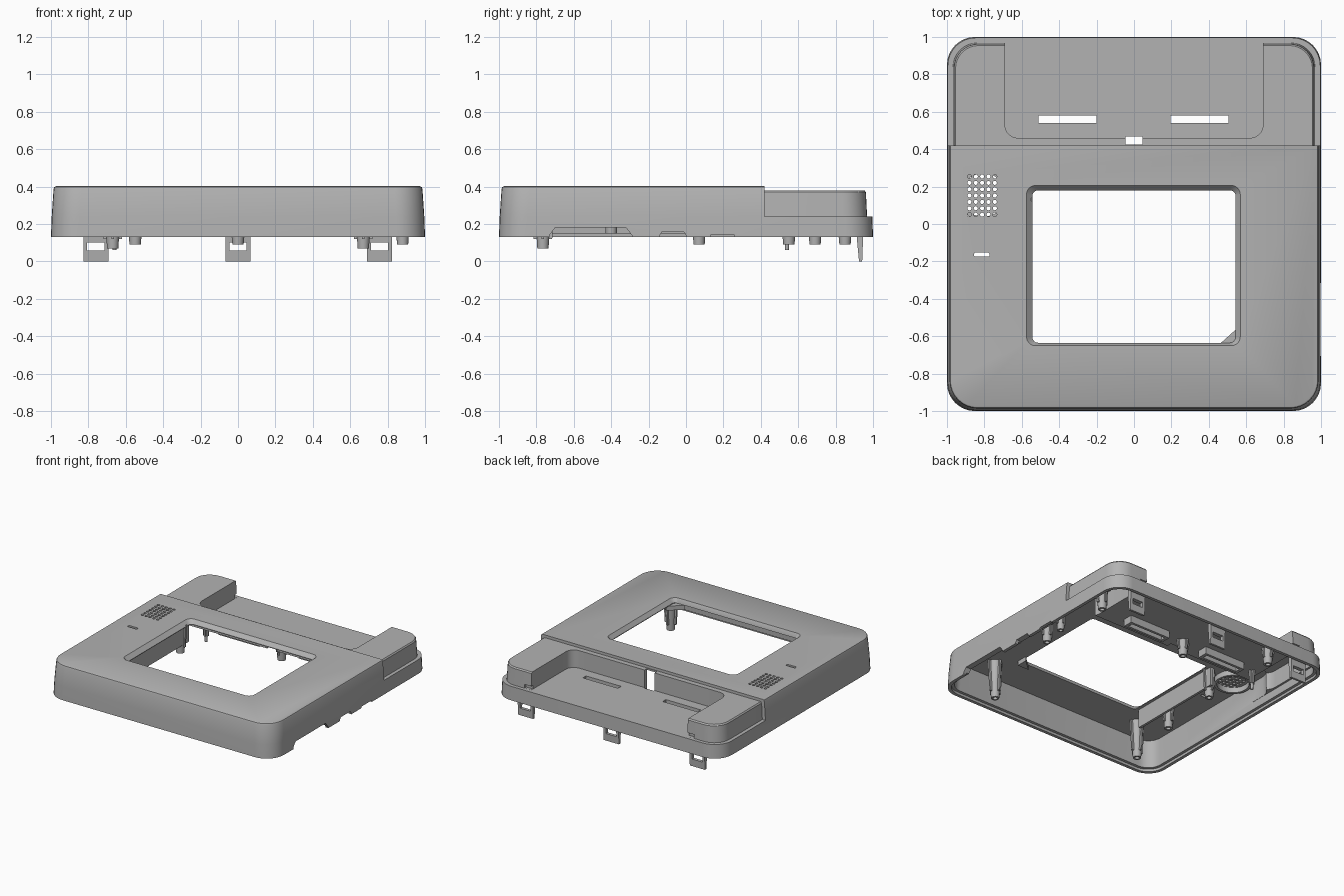
import bpy, bmesh, math

cube = bpy.data.objects.get("Cube")
if cube:
    bpy.data.objects.remove(cube, do_unlink=True)

grey = bpy.data.materials.new("plain grey plastic")
grey.use_nodes = True
grey.diffuse_color = (0.45, 0.45, 0.45, 1)
grey.node_tree.nodes["Principled BSDF"].inputs["Base Color"].default_value = (0.45, 0.45, 0.45, 1)


def finish(name, bm):
    bmesh.ops.recalc_face_normals(bm, faces=bm.faces)
    mesh = bpy.data.meshes.new(name)
    bm.to_mesh(mesh)
    bm.free()
    mesh.materials.append(grey)
    obj = bpy.data.objects.new(name, mesh)
    bpy.context.collection.objects.link(obj)
    return obj


def outline(x0, x1, y0, y1, r, steps=8):
    """Rounded rectangle, counter-clockwise; square corners when r is zero."""
    corners = [(x1 - r, y1 - r), (x0 + r, y1 - r), (x0 + r, y0 + r), (x1 - r, y0 + r)]
    if r == 0:
        return corners
    return [(cx + r * math.cos(a), cy + r * math.sin(a))
            for k, (cx, cy) in enumerate(corners)
            for a in [(k + i / steps) * math.pi / 2 for i in range(steps + 1)]]


def add_loft(bm, rings):
    """rings: list of (z, points); skinned and capped."""
    loops = [[bm.verts.new((x, y, z)) for x, y in pts] for z, pts in rings]
    n = len(loops[0])
    for a, b in zip(loops, loops[1:]):
        for i in range(n):
            bm.faces.new((a[i], a[(i + 1) % n], b[(i + 1) % n], b[i]))
    bm.faces.new(loops[0][::-1])
    bm.faces.new(loops[-1])


def loft(name, *sections):
    bm = bmesh.new()
    add_loft(bm, [(s[0], outline(*s[1:])) for s in sections])
    return finish(name, bm)


def box(name, x0, x1, y0, y1, z0, z1, r=0):
    return loft(name, (z0, x0, x1, y0, y1, r), (z1, x0, x1, y0, y1, r))


def combine(target, other, operation="DIFFERENCE"):
    mod = target.modifiers.new("combine", "BOOLEAN")
    mod.operation, mod.solver, mod.object = operation, "EXACT", other
    bpy.context.view_layer.objects.active = target
    bpy.ops.object.modifier_apply(modifier=mod.name)
    bpy.data.objects.remove(other, do_unlink=True)


def square(z, half, r):
    return (z, -half, half, -half, half, r)


# Tapered housing with a softened top edge, lowered at the back
shell = loft("housing", square(0.13, 1, 0.15), square(0.24, 0.996, 0.15),
             square(0.388, 0.986, 0.15), square(0.398, 0.982, 0.146), square(0.402, 0.974, 0.138))
combine(shell, box("back_cut", -1.2, 1.2, 0.42, 1.2, 0.24, 0.6))

# Raised back corners around an open tray
rear = loft("rear_pods", (0.2, -0.97, 0.97, 0.2, 0.97, 0.13), (0.37, -0.962, 0.962, 0.2, 0.962, 0.13),
            (0.38, -0.954, 0.954, 0.2, 0.954, 0.122))
combine(rear, box("tray_cut", -0.69, 0.69, 0.46, 1.4, 0.1, 0.6, 0.07))
combine(shell, rear, "UNION")

# Hollow underside, with a stepped lip round the rim
combine(shell, loft("front_cavity", (0.1, -0.955, 0.955, -0.955, 0.43, 0.11),
                    (0.367, -0.945, 0.945, -0.945, 0.43, 0.11)))
combine(shell, box("back_cavity", -0.953, 0.953, 0.1, 0.953, 0.09, 0.212, 0.11))
combine(shell, box("lip_cut", -0.975, 0.975, -0.975, 0.975, 0.08, 0.15, 0.13))
for s in (-1, 1):
    a, b = sorted((s * 0.72, s * 0.937))
    combine(shell, box("pod_cavity", a, b, 0.38, 0.937, 0.11, 0.35, 0.09))
    a, b = sorted((s * 0.67, s * 0.75))
    combine(shell, box("pod_notch", a, b, 0.945, 0.985, 0.2405, 0.27))

# Screen opening with a sloping surround
combine(shell, loft("screen_cut", (0.3, -0.543, 0.543, -0.635, 0.18, 0.03),
                    (0.372, -0.543, 0.543, -0.635, 0.18, 0.03),
                    (0.404, -0.577, 0.57, -0.652, 0.208, 0.05)))

# Tray slots and the notch in the tray wall
for x in (-0.355, 0.35):
    combine(shell, box("tray_slot", x - 0.155, x + 0.155, 0.54, 0.58, 0.15, 0.3))
combine(shell, box("cable_notch", -0.045, 0.045, 0.425, 0.468, 0.16, 0.5))

# Speaker holes and indicator slot
bm = bmesh.new()
for i in range(5):
    for j in range(7):
        x, y, r = -0.88 + i * 0.034, 0.05 + j * 0.034, 0.011
        pts = outline(x - r, x + r, y - r, y + r, r * 0.999, 3)
        add_loft(bm, [(0.3, pts), (0.5, pts)])
combine(shell, finish("speaker_holes", bm))
combine(shell, box("indicator_slot", -0.856, -0.772, -0.175, -0.153, 0.3, 0.5, 0.01))


# Openings along the lower edge of the left side wall
def side_opening(y0, y1, top, slope):
    combine(shell, loft("side_opening", (0.1, 0.9, 1.1, y0, y1, 0), (0.14, 0.9, 1.1, y0, y1, 0),
                        (top, 0.9, 1.1, y0 + slope, y1 - slope, 0)))


side_opening(-0.73, -0.29, 0.18, 0.03)
side_opening(-0.14, 0.0, 0.156, 0.01)
side_opening(0.13, 0.26, 0.142, 0.01)


# Screw posts: tapered tubes with crossed fins
def post(name, x, y, z0, z1, r0, r1):
    bm = bmesh.new()

    def ring(r):
        return [(x + r * math.cos(t * math.pi / 10), y + r * math.sin(t * math.pi / 10)) for t in range(20)]
    hole = r0 * 0.55
    add_loft(bm, [(z0 + 0.04, ring(hole)), (z0, ring(hole)), (z0, ring(r0)), (z1, ring(r1))])
    f = r1 + 0.012
    for dx, dy in ((f, 0.008), (0.008, f)):
        add_loft(bm, [(z0 + 0.05, outline(x - dx * 0.8, x + dx * 0.8, y - dy * 0.8, y + dy * 0.8, 0)),
                      (z1, outline(x - dx, x + dx, y - dy, y + dy, 0))])
    return finish(name, bm)


posts = [post("front_right_post", -0.67, -0.765, 0.07, 0.38, 0.03, 0.05),
         post("front_left_post", 0.67, -0.765, 0.07, 0.38, 0.03, 0.05),
         post("left_post", 0.88, 0.07, 0.09, 0.38, 0.03, 0.045),
         post("left_small_post", 0.86, 0.2, 0.14, 0.38, 0.025, 0.035),
         post("left_pod_post", 0.88, 0.69, 0.09, 0.36, 0.03, 0.045),
         post("back_right_post", -0.55, 0.85, 0.09, 0.225, 0.03, 0.042),
         post("back_middle_post", 0, 0.55, 0.09, 0.225, 0.03, 0.042),
         post("right_post", -0.66, -0.4, 0.15, 0.38, 0.03, 0.042),
         post("right_back_post", -0.6, 0.13, 0.15, 0.38, 0.03, 0.042),
         post("right_pin", -0.66, 0.54, 0.06, 0.225, 0.01, 0.014)]

# Snap clips along the back wall
for side, x in (("right", -0.76), ("middle", 0), ("left", 0.757)):
    clip = loft(side + "_clip", (0, x - 0.067, x + 0.067, 0.925, 0.942, 0),
                (0.13, x - 0.067, x + 0.067, 0.913, 0.947, 0),
                (0.2, x - 0.067, x + 0.067, 0.913, 0.956, 0))
    combine(clip, box("clip_window", x - 0.046, x + 0.046, 0.8, 1.1, 0.057, 0.1))

# Sleeves below the tray slots
for side, x in (("right", -0.355), ("left", 0.35)):
    sleeve = box(side + "_slot_sleeve", x - 0.18, x + 0.18, 0.52, 0.6, 0.155, 0.22)
    combine(sleeve, box("sleeve_cut", x - 0.155, x + 0.155, 0.54, 0.58, 0.1, 0.3))

# Ring around the speaker holes
speaker = box("speaker_ring", -0.94, -0.67, 0.02, 0.29, 0.325, 0.375, 0.13)
combine(speaker, box("ring_cut", -0.92, -0.69, 0.04, 0.27, 0.3, 0.4, 0.11))

# Rib beside the screen and the gusset at its front left corner
box("screen_rib", -0.585, -0.565, -0.62, 0.19, 0.22, 0.375)
bm = bmesh.new()
gusset = [(0.46, -0.64), (0.56, -0.64), (0.56, -0.55)]
add_loft(bm, [(0.33, gusset), (0.365, gusset)])
finish("corner_gusset", bm)

# Smooth the rounded corners, keep the edges crisp
bpy.ops.object.select_all(action="DESELECT")
for obj in [shell, speaker] + posts:
    obj.select_set(True)
bpy.context.view_layer.objects.active = shell
bpy.ops.object.shade_smooth_by_angle(angle=math.radians(30))
